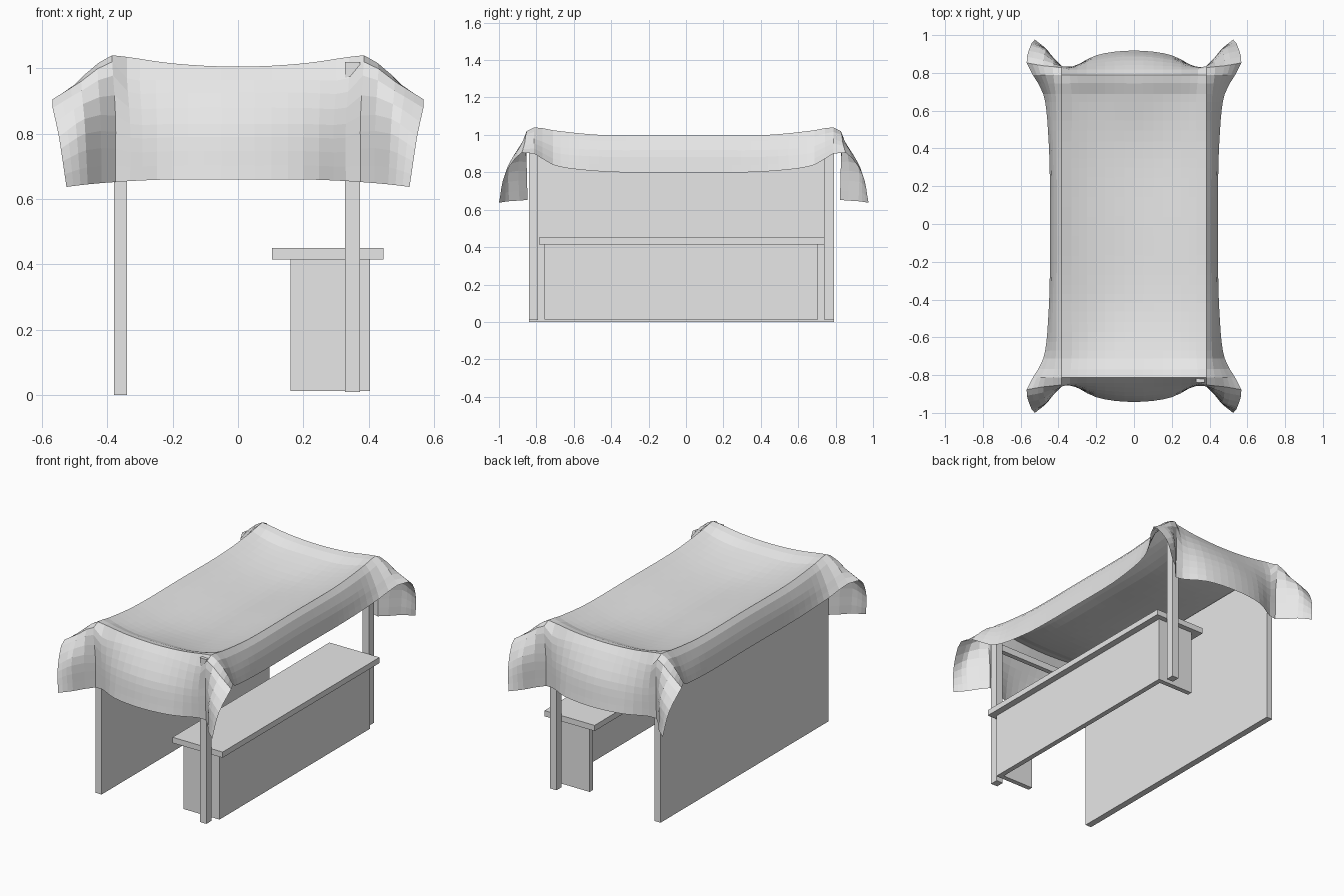
import bpy, bmesh
from mathutils import Vector

cube = bpy.data.objects.get("Cube")
if cube:
    bpy.data.objects.remove(cube, do_unlink=True)

grey = bpy.data.materials.new("plain_grey")
grey.use_nodes = True
colour = (0.8, 0.8, 0.8, 1)
grey.diffuse_color = colour
grey.node_tree.nodes["Principled BSDF"].inputs["Base Color"].default_value = colour


def add_object(name, bm):
    mesh = bpy.data.meshes.new(name)
    bm.to_mesh(mesh)
    bm.free()
    mesh.materials.append(grey)
    obj = bpy.data.objects.new(name, mesh)
    bpy.context.collection.objects.link(obj)
    return obj


def box(name, x, y, z):
    """Box given by its (low, high) range on each axis."""
    bm = bmesh.new()
    bmesh.ops.create_cube(bm, size=1)
    for v in bm.verts:
        v.co = Vector([(lo + hi) / 2 + c * (hi - lo)
                       for c, (lo, hi) in zip(v.co, (x, y, z))])
    return add_object(name, bm)


# Frame: full side wall, two posts on the open side, cross beams
FRONT, BACK = -0.84, 0.79
POST_X = (0.328, 0.373)
front_y, back_y = (FRONT, FRONT + 0.05), (BACK - 0.05, BACK)
box("side_wall", (-0.38, -0.34), (FRONT, BACK), (0, 0.975))
for end, y in (("front", front_y), ("back", back_y)):
    box(end + "_post", POST_X, y, (0.01, 1.02))
    box(end + "_beam", (-0.34, POST_X[0]), (y[0] + 0.01, y[1] - 0.01), (0.9, 0.94))

# Counter: top slab, outer panel and two end panels, open inside
box("counter_top", (0.104, 0.445), (-0.785, 0.74), (0.415, 0.45))
PANEL_Y = (-0.757, 0.707)
box("counter_panel", (0.373, 0.404), PANEL_Y, (0.013, 0.415))
for end, y in (("front", (PANEL_Y[0], PANEL_Y[0] + 0.03)),
               ("back", (PANEL_Y[1] - 0.03, PANEL_Y[1]))):
    box("counter_end_" + end, (0.16, 0.373), y, (0.013, 0.415))

# Canopy cloth: one quarter of its control net, from the centre outwards
QUARTER = [
    # sagging roof with side overhang
    [(0, 0, .92), (.2, 0, .94), (.33, 0, .975), (.385, 0, .998), (.425, 0, .92), (.445, 0, .8)],
    [(0, .45, .93), (.2, .45, .945), (.33, .45, .98), (.385, .45, 1), (.43, .45, .92), (.452, .45, .805)],
    [(0, .7, .975), (.2, .7, .98), (.33, .7, 1.005), (.385, .7, 1.025), (.44, .7, .94), (.48, .7, .84)],
    [(0, .8, 1.005), (.2, .8, 1.015), (.34, .8, 1.035), (.385, .8, 1.04), (.47, .8, .98), (.535, .8, .9)],
    # end crease, end drape and flared corner
    [(0, .83, .965), (.2, .83, .965), (.34, .83, .97), (.385, .84, 1.02), (.48, .85, .96), (.568, .865, .905)],
    [(0, .9, .83), (.2, .88, .83), (.33, .845, .83), (.375, .84, .855), (.47, .93, .845), (.548, .955, .79)],
    [(0, .93, .66), (.2, .905, .66), (.33, .84, .655), (.375, .835, .652), (.46, .935, .645), (.525, .988, .637)],
]
CENTRE_Y = -0.012


def mirrored(items, axis, flip):
    """Continue a half sequence across the centre."""
    return [flip(i, axis) for i in reversed(items[1:])] + list(items)


def flip_point(p, axis):
    p = p.copy()
    p[axis] = -p[axis]
    return p


def flip_row(row, axis):
    return [flip_point(p, axis) for p in row]


def smooth_line(pts, steps):
    """Centripetal curve through the points, with steps faces in each span."""
    p = [pts[0] * 2 - pts[1]] + list(pts) + [pts[-1] * 2 - pts[-2]]
    out = []
    for i, n in enumerate(steps):
        a, b, c, d = p[i:i + 4]
        t0 = 0
        t1 = t0 + (b - a).length ** 0.5
        t2 = t1 + (c - b).length ** 0.5
        t3 = t2 + (d - c).length ** 0.5
        for k in range(n):
            t = t1 + (t2 - t1) * k / n
            ab = a.lerp(b, (t - t0) / (t1 - t0))
            bc = b.lerp(c, (t - t1) / (t2 - t1))
            cd = c.lerp(d, (t - t2) / (t3 - t2))
            abc = ab.lerp(bc, (t - t0) / (t2 - t0))
            bcd = bc.lerp(cd, (t - t1) / (t3 - t1))
            out.append(abc.lerp(bcd, (t - t1) / (t2 - t1)))
    return out + [pts[-1].copy()]


half = [mirrored([Vector(p) for p in row], 0, flip_point) for row in QUARTER]
net = mirrored(half, 1, flip_row)
col_steps = [4, 3, 1, 2, 3]
row_steps = [9, 5, 2, 1, 3, 4]
rows = [smooth_line(r, col_steps[::-1] + col_steps) for r in net]
columns = [smooth_line(c, row_steps[::-1] + row_steps) for c in zip(*rows)]

bm = bmesh.new()
grid = [[bm.verts.new(p + Vector((0, CENTRE_Y, 0))) for p in col] for col in columns]
for left, right in zip(grid, grid[1:]):
    for j in range(len(left) - 1):
        bm.faces.new((left[j], right[j], right[j + 1], left[j + 1]))
add_object("canopy_cloth", bm)
